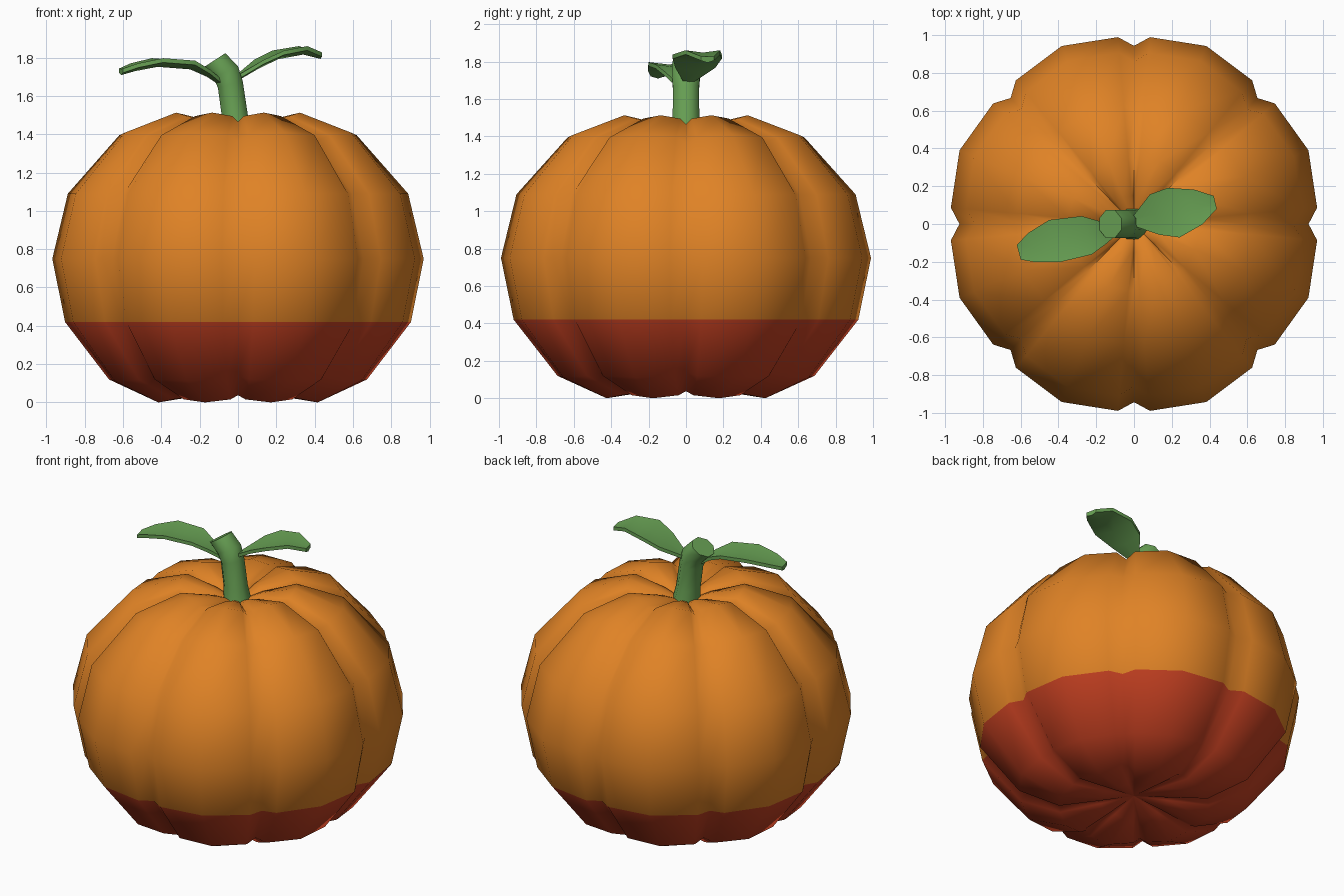
import bpy, bmesh, math
from mathutils import Vector

if "Cube" in bpy.data.objects:
    bpy.data.objects.remove(bpy.data.objects["Cube"])


def material(name, rgb):
    m = bpy.data.materials.new(name)
    m.diffuse_color = (*rgb, 1)
    m.use_nodes = True
    m.node_tree.nodes["Principled BSDF"].inputs["Base Color"].default_value = m.diffuse_color
    return m


orange = material("pumpkin orange", (0.74, 0.225, 0.019))
red = material("base red", (0.54, 0.05, 0.015))
green = material("leaf green", (0.14, 0.36, 0.09))


def make_object(name, bm, mats, angle):
    bmesh.ops.recalc_face_normals(bm, faces=bm.faces)
    me = bpy.data.meshes.new(name)
    bm.to_mesh(me)
    bm.free()
    for m in mats:
        me.materials.append(m)
    ob = bpy.data.objects.new(name, me)
    bpy.context.collection.objects.link(ob)
    bpy.ops.object.select_all(action='DESELECT')
    ob.select_set(True)
    bpy.context.view_layer.objects.active = ob
    bpy.ops.object.shade_smooth_by_angle(angle=math.radians(angle))
    return ob


def bridge(bm, a, b):
    n = len(a)
    for i in range(n):
        j = (i + 1) % n
        bm.faces.new((a[i], a[j], b[j], b[i]))


# Pumpkin body: eight lobes, each row = radius, height, crest swell, groove depth,
# and the outward direction (radial, vertical) of swell and groove
ROWS = [
    (0.20, 0.050, 0.012, 0.02, 0.2, -1),
    (0.45, 0.016, 0.016, 0.022, 0.6, -1),
    (0.69, 0.12, 0.02, 0.045, 1, -0.4),
    (0.925, 0.42, 0.025, 0.05, 1, 0),
    (0.993, 0.75, 0.027, 0.05, 1, 0),
    (0.91, 1.09, 0.025, 0.05, 1, 0),
    (0.635, 1.395, 0.02, 0.045, 0.8, 0.7),
    (0.355, 1.495, 0.018, 0.03, 0.1, 1),
    (0.15, 1.455, 0.012, 0.025, 0.0, 1),
]
bm = bmesh.new()
rings = []
for r, z, swell, groove, nr, nz in ROWS:
    ring = []
    for lobe in range(8):
        for deg, off in ((0, -groove), (5, 0), (22.5, swell), (40, 0)):
            a = math.radians(lobe * 45 + deg)
            rr = r + nr * off
            ring.append(bm.verts.new((0.98 * rr * math.cos(a), rr * math.sin(a), z + nz * off)))
    rings.append(ring)
for a, b in zip(rings, rings[1:]):
    bridge(bm, a, b)
for ring, z in ((rings[0], 0.08), (rings[-1], 1.40)):
    c = bm.verts.new((0, 0, z))
    for i in range(32):
        bm.faces.new((ring[i], ring[(i + 1) % 32], c))
for f in bm.faces:
    f.material_index = 1 if f.calc_center_median().z < 0.42 else 0
make_object("pumpkin_body", bm, (orange, red), 80)

# Stem: bent eight-sided tube with a slanted flat end (x, z, radius, tilt)
bm = bmesh.new()
rings = []
for x, z, r, tilt in ((0.0, 1.38, 0.085, 0), (-0.017, 1.5, 0.07, 4),
                      (-0.04, 1.66, 0.069, 14), (-0.065, 1.725, 0.074, 26),
                      (-0.125, 1.785, 0.072, 33)):
    t = math.radians(tilt)
    ring = []
    for i in range(8):
        a = math.radians(i * 45 + 22.5)
        u = 1.05 * r * math.cos(a)
        ring.append(bm.verts.new((x + u * math.cos(t), 1.1 * r * math.sin(a), z + u * math.sin(t))))
    rings.append(ring)
for a, b in zip(rings, rings[1:]):
    bridge(bm, a, b)
bm.faces.new(rings[0])
bm.faces.new(rings[-1])
make_object("stem", bm, (green,), 50)


# Leaves: creased blades along a midrib of (x, y, z, half width)
def leaf(name, rib, thick=0.032, lift=0.018):
    d = Vector(rib[-1][:2]) - Vector(rib[0][:2])
    side = Vector((-d.y, d.x, 0)).normalized()
    bm = bmesh.new()
    rings = []
    for x, y, z, w in rib:
        c = Vector((x, y, z))
        up = Vector((0, 0, lift * min(1, w / 0.1)))
        h = Vector((0, 0, thick / 2))
        pts = [c + side * w + up + h * 0.7, c + h, c - side * w + up + h * 0.7,
               c - side * w + up - h * 0.7, c - h, c + side * w + up - h * 0.7]
        rings.append([bm.verts.new(p) for p in pts])
    for a, b in zip(rings, rings[1:]):
        bridge(bm, a, b)
    bm.faces.new(rings[0])
    bm.faces.new(rings[-1])
    make_object(name, bm, (green,), 50)


leaf("right_leaf", [(-0.01, 0.01, 1.69, 0.02), (0.11, 0.05, 1.76, 0.11), (0.21, 0.06, 1.808, 0.135),
                    (0.34, 0.09, 1.832, 0.095), (0.43, 0.115, 1.81, 0.035)])
leaf("left_leaf", [(-0.08, -0.01, 1.66, 0.03), (-0.16, -0.045, 1.715, 0.06), (-0.25, -0.06, 1.755, 0.105),
                   (-0.42, -0.09, 1.768, 0.115), (-0.54, -0.125, 1.745, 0.08), (-0.61, -0.15, 1.725, 0.04)])
